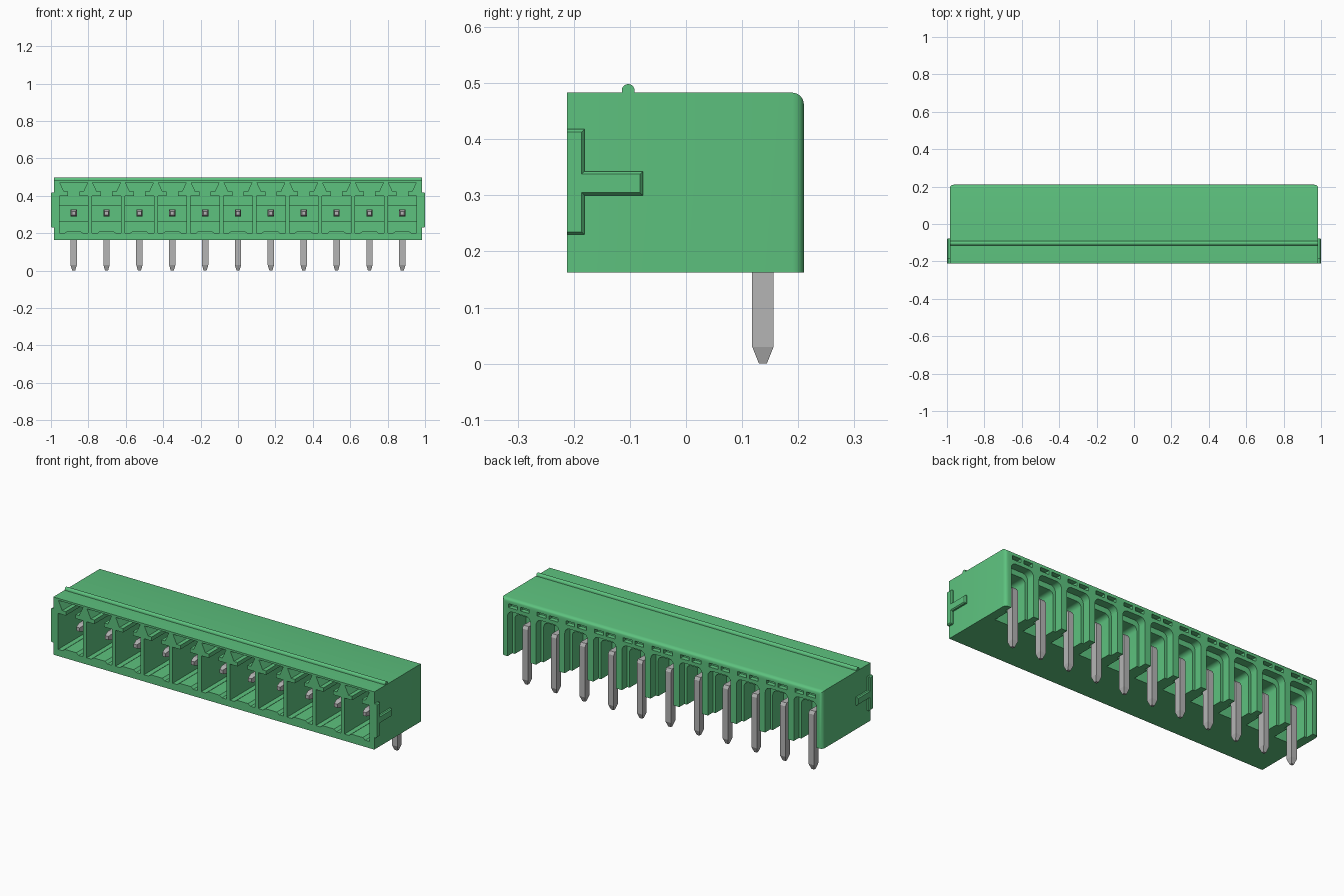
import bpy, bmesh, math
from mathutils import Vector

if "Cube" in bpy.data.objects:
    bpy.data.objects.remove(bpy.data.objects["Cube"], do_unlink=True)

COUNT, PITCH = 11, 0.1757
CELLS = [(i - (COUNT - 1) / 2) * PITCH for i in range(COUNT)]


def material(name, rgb):
    m = bpy.data.materials.new(name)
    m.use_nodes = True
    m.diffuse_color = (*rgb, 1)
    b = m.node_tree.nodes["Principled BSDF"]
    b.inputs["Base Color"].default_value = (*rgb, 1)
    b.inputs["Roughness"].default_value = 0.6
    return m


GREEN = material("green plastic", (0.11, 0.54, 0.21))
GREY = material("grey metal", (0.46, 0.46, 0.46))


def finish(name, bm, mat):
    bmesh.ops.recalc_face_normals(bm, faces=bm.faces)
    me = bpy.data.meshes.new(name)
    bm.to_mesh(me)
    bm.free()
    me.materials.append(mat)
    ob = bpy.data.objects.new(name, me)
    bpy.context.collection.objects.link(ob)
    return ob


def activate(ob):
    bpy.ops.object.select_all(action='DESELECT')
    ob.select_set(True)
    bpy.context.view_layer.objects.active = ob


def loft(bm, rings):
    """Closed solid through matching rings of points."""
    vs = [[bm.verts.new(p) for p in r] for r in rings]
    n = len(vs[0])
    for a, b in zip(vs, vs[1:]):
        for i in range(n):
            bm.faces.new((a[i], a[(i + 1) % n], b[(i + 1) % n], b[i]))
    bm.faces.new(vs[0][::-1])
    bm.faces.new(vs[-1])


def prism(bm, profile, y0, y1, dx=0):
    """Extrude an x-z profile along y."""
    loft(bm, [[(x + dx, y, z) for x, z in profile] for y in (y0, y1)])


def box(bm, x0, x1, y0, y1, z0, z1):
    prism(bm, [(x0, z0), (x1, z0), (x1, z1), (x0, z1)], y0, y1)


def mirrored(half):
    return half + [(-x, z) for x, z in reversed(half)]


def arch(w, top, r):
    """Half-outline of an opening with rounded upper corners, open below."""
    pts = [(w, 0.14)]
    for k in range(6):
        a = k / 5 * math.pi / 2
        pts.append((w - r + r * math.cos(a), top - r + r * math.sin(a)))
    return mirrored(pts)


# Housing: block with rounded top-rear and side-rear edges
bm = bmesh.new()
box(bm, -0.985, 0.985, -0.212, 0.21, 0.163, 0.483)
rear = [e for e in bm.edges if all(v.co.y > 0.2 for v in e.verts)
        and any(v.co.z > 0.4 for v in e.verts)]
bmesh.ops.bevel(bm, geom=rear, offset=0.02, segments=4, profile=0.5, affect='EDGES')
housing = finish("housing", bm, GREEN)


def cut(profiles, y0, y1):
    bm = bmesh.new()
    for cx in CELLS:
        for p in profiles:
            prism(bm, p, y0, y1, cx)
    cutter = finish("cutter", bm, GREEN)
    cutter.hide_render = True
    activate(housing)
    mod = housing.modifiers.new("cut", 'BOOLEAN')
    mod.operation, mod.solver, mod.object = 'DIFFERENCE', 'EXACT', cutter
    bpy.ops.object.modifier_apply(modifier=mod.name)
    bpy.data.objects.remove(cutter, do_unlink=True)


# Front sockets with a keyed slot above each
socket = mirrored([(0.012, 0.211), (0.035, 0.211), (0.05, 0.2), (0.077, 0.2), (0.077, 0.4),
                   (0.03, 0.4), (0.03, 0.422), (0.052, 0.422), (0.075, 0.472)])
cut([socket], -0.25, 0.03)
# Stepped rear recesses, open at the bottom
cut([arch(0.07, 0.415, 0.03)], 0.165, 0.25)
cut([arch(0.055, 0.385, 0.025)], 0.07, 0.18)
# Slits above the rear recesses
cut([[(s + 0.027, 0.435), (s + 0.027, 0.456), (s - 0.027, 0.456), (s - 0.027, 0.435)]
     for s in (-0.036, 0.036)], 0.185, 0.25)
activate(housing)
bpy.ops.object.shade_smooth_by_angle(angle=math.radians(30))

# Raised pin seats on the socket back walls
bm = bmesh.new()
for cx in CELLS:
    box(bm, cx - 0.08, cx + 0.08, 0.0, 0.035, 0.262, 0.348)
finish("pin_seats", bm, GREEN)

# Rounded ridge along the top
bm = bmesh.new()
R = 0.0115
ridge = [(-0.103 + R, 0.478)] + [
    (-0.103 + R * math.cos(a), 0.487 + R * math.sin(a))
    for a in (k * math.pi / 8 for k in range(9))] + [(-0.103 - R, 0.478)]
loft(bm, [[(x, y, z) for y, z in ridge] for x in (-0.983, 0.983)])
top_ridge = finish("top_ridge", bm, GREEN)
activate(top_ridge)
bpy.ops.object.shade_smooth_by_angle(angle=math.radians(40))

# T-shaped keys on both ends
T = [(-0.212, 0.23), (-0.181, 0.23), (-0.181, 0.30), (-0.077, 0.30),
     (-0.077, 0.343), (-0.181, 0.343), (-0.181, 0.418), (-0.212, 0.418)]
T_TOP = [(-0.212, 0.235), (-0.186, 0.235), (-0.186, 0.305), (-0.082, 0.305),
         (-0.082, 0.338), (-0.186, 0.338), (-0.186, 0.413), (-0.212, 0.413)]
for side, s in (("left", 1), ("right", -1)):
    bm = bmesh.new()
    loft(bm, [[(s * x, y, z) for y, z in p]
              for x, p in ((0.98, T), (0.994, T), (1.0, T_TOP))])
    finish(side + "_end_key", bm, GREEN)


def bar(bm, centre, axis, u, v, steps):
    """Square bar along an axis; steps are (distance, half u, half v)."""
    c, a, u, v = map(Vector, (centre, axis, u, v))
    loft(bm, [[c + a * d + u * (i * hu) + v * (j * hv)
               for i, j in ((1, 1), (-1, 1), (-1, -1), (1, -1))] for d, hu, hv in steps])


# Bent contact pins with tapered tips
for n, cx in enumerate(CELLS, 1):
    bm = bmesh.new()
    bar(bm, (cx, 0.137, 0), (0, 0, 1), (1, 0, 0), (0, 1, 0),
        [(0, 0.008, 0.007), (0.03, 0.017, 0.019), (0.31, 0.017, 0.019), (0.326, 0.017, 0.010)])
    bar(bm, (cx, 0, 0.307), (0, 1, 0), (1, 0, 0), (0, 0, 1),
        [(-0.147, 0.010, 0.010), (-0.115, 0.0168, 0.0185), (0.137, 0.0168, 0.0185)])
    finish("contact_pin_%02d" % n, bm, GREY)
